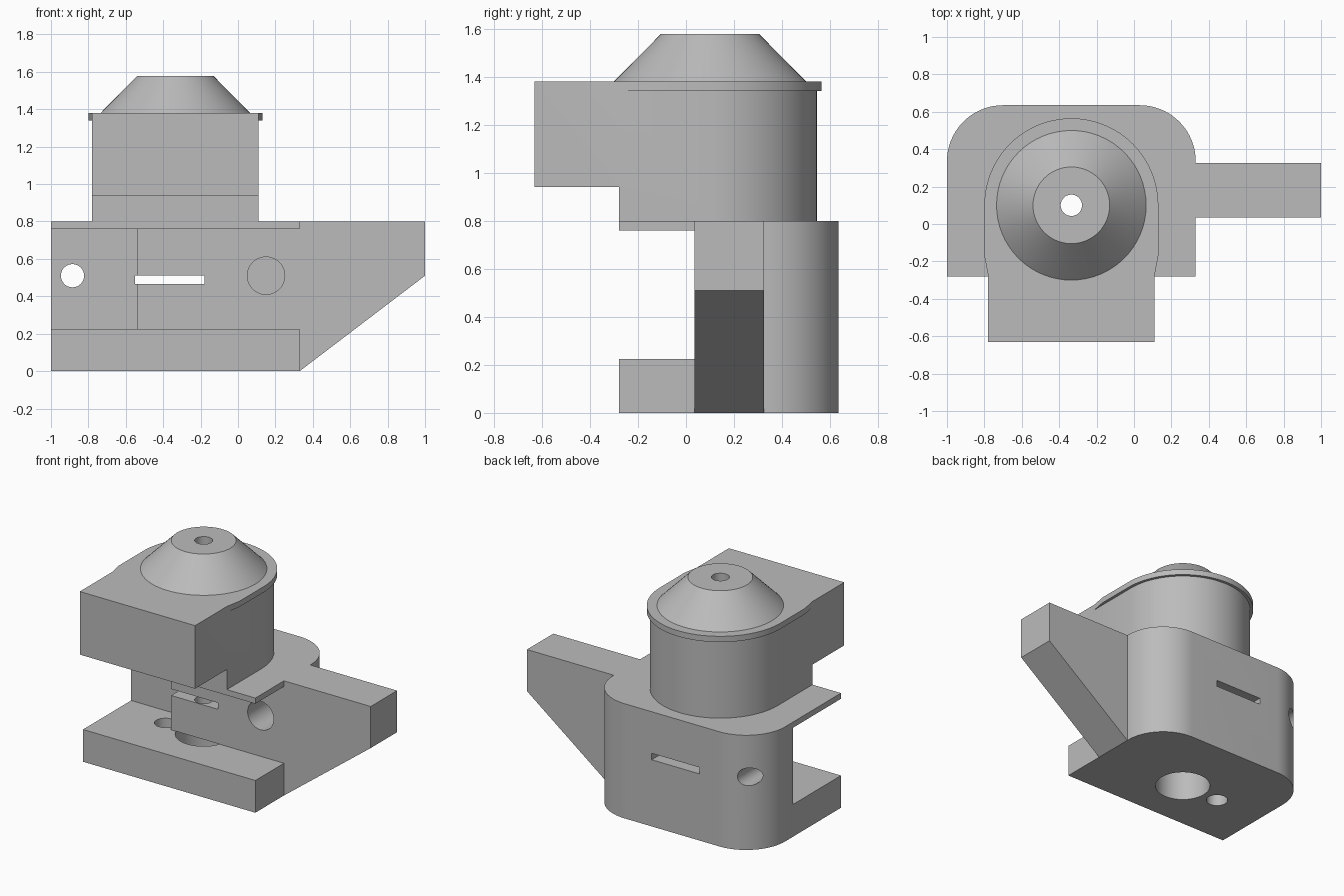
import bpy, bmesh, math
from mathutils import Matrix, Vector

default = bpy.data.objects.get("Cube")
if default:
    bpy.data.objects.remove(default, do_unlink=True)

# One plain grey for the whole bracket
grey = bpy.data.materials.new("plain grey")
grey.use_nodes = True
color = (0.5, 0.5, 0.5, 1)
grey.diffuse_color = color
grey.node_tree.nodes["Principled BSDF"].inputs["Base Color"].default_value = color

CX, CY = -0.335, 0.1      # axis of the round housing
WALL = 0.035              # front of the central wall


def make_object(name, bm):
    bmesh.ops.recalc_face_normals(bm, faces=bm.faces)
    mesh = bpy.data.meshes.new(name)
    bm.to_mesh(mesh)
    bm.free()
    mesh.materials.append(grey)
    obj = bpy.data.objects.new(name, mesh)
    bpy.context.scene.collection.objects.link(obj)
    return obj


def extrude(name, points, offset):
    bm = bmesh.new()
    face = bm.faces.new([bm.verts.new(p) for p in points])
    grown = bmesh.ops.extrude_face_region(bm, geom=[face], use_keep_orig=True)
    moved = [v for v in grown["geom"] if isinstance(v, bmesh.types.BMVert)]
    bmesh.ops.translate(bm, verts=moved, vec=offset)
    return make_object(name, bm)


def plan(name, outline, z0, z1):
    return extrude(name, [(x, y, z0) for x, y in outline], (0, 0, z1 - z0))


def box(name, x0, x1, y0, y1, z0, z1):
    return plan(name, [(x0, y0), (x1, y0), (x1, y1), (x0, y1)], z0, z1)


def cylinder(name, start, end, r1, r2=None, sides=64):
    start, end = Vector(start), Vector(end)
    axis = end - start
    bm = bmesh.new()
    place = Matrix.Translation((start + end) / 2) @ axis.to_track_quat("Z", "Y").to_matrix().to_4x4()
    bmesh.ops.create_cone(bm, cap_ends=True, segments=sides, radius1=r1,
                          radius2=r1 if r2 is None else r2, depth=axis.length, matrix=place)
    return make_object(name, bm)


def arc(cx, cy, r, a0, a1, steps):
    angles = [math.radians(a0 + (a1 - a0) * i / steps) for i in range(steps + 1)]
    return [(cx + r * math.cos(a), cy + r * math.sin(a)) for a in angles]


def combine(obj, operation, *tools):
    for tool in tools:
        mod = obj.modifiers.new("shape", "BOOLEAN")
        mod.operation, mod.solver, mod.object = operation, "EXACT", tool
        bpy.context.view_layer.objects.active = obj
        bpy.ops.object.modifier_apply(modifier=mod.name)
        bpy.data.objects.remove(tool, do_unlink=True)


# Base block with rounded back corners
outline = [(-1, -0.28), (0.33, -0.28)]
outline += arc(0.03, 0.335, 0.3, 0, 90, 20) + arc(-0.7, 0.335, 0.3, 90, 180, 20)
base = plan("base_body", outline, 0, 0.8)

# Front opening and the deeper pocket at one end
combine(base, "DIFFERENCE",
        box("opening", -1.2, 0.5, -0.5, WALL, 0.225, 0.76),
        box("pocket", -1.2, -0.54, -0.5, 0.25, 0.225, 0.76))

# Side arm with sloped underside
arm = [(0.2, 0), (0.33, 0), (1, 0.51), (1, 0.8), (0.2, 0.8)]
combine(base, "UNION", extrude("arm", [(x, WALL, z) for x, z in arm], (0, 0.29, 0)))

# Slot, cross holes and vertical holes
combine(base, "DIFFERENCE",
        box("slot", -0.55, -0.18, -0.1, 0.8, 0.465, 0.51),
        cylinder("end_hole", (-0.885, 0.1, 0.51), (-0.885, 0.8, 0.51), 0.062),
        cylinder("blind_hole", (0.15, -0.1, 0.51), (0.15, 0.3, 0.51), 0.1),
        cylinder("floor_bore", (CX, CY, -0.1), (CX, CY, 0.225), 0.18),
        cylinder("floor_pin_hole", (-0.63, CY, -0.1), (-0.63, CY, 0.4), 0.07),
        cylinder("axis_hole", (CX, CY, 0.1), (CX, CY, 1), 0.057))

# Round-backed housing with an overhanging square front
R = 0.445
outline = [(CX - R, -0.63), (CX + R, -0.63)] + arc(CX, CY, R, 0, 180, 64)
housing = plan("upper_housing", outline, 0.8, 1.38)
combine(housing, "DIFFERENCE", box("undercut", -1, 0.5, -0.8, -0.28, 0.7, 0.94))

# Thin rim round the top of the housing
outline = [(CX - R + 0.01, -0.28), (CX + R - 0.01, -0.28), (CX + R, -0.275), (CX + R + 0.02, -0.17)]
outline += arc(CX, CY, R + 0.02, 0, 180, 64) + [(CX - R - 0.02, -0.17), (CX - R, -0.275)]
combine(housing, "UNION", plan("rim", outline, 1.34, 1.38))

# Truncated cone cap
cap = cylinder("cone_cap", (CX, CY, 1.38), (CX, CY, 1.577), 0.4, 0.205)

# Bore running down the axis
for part in (housing, cap):
    combine(part, "DIFFERENCE", cylinder("bore", (CX, CY, 0.5), (CX, CY, 1.8), 0.057))

for part in (base, housing, cap):
    bpy.ops.object.select_all(action="DESELECT")
    part.select_set(True)
    bpy.context.view_layer.objects.active = part
    bpy.ops.object.shade_smooth_by_angle(angle=math.radians(30))
